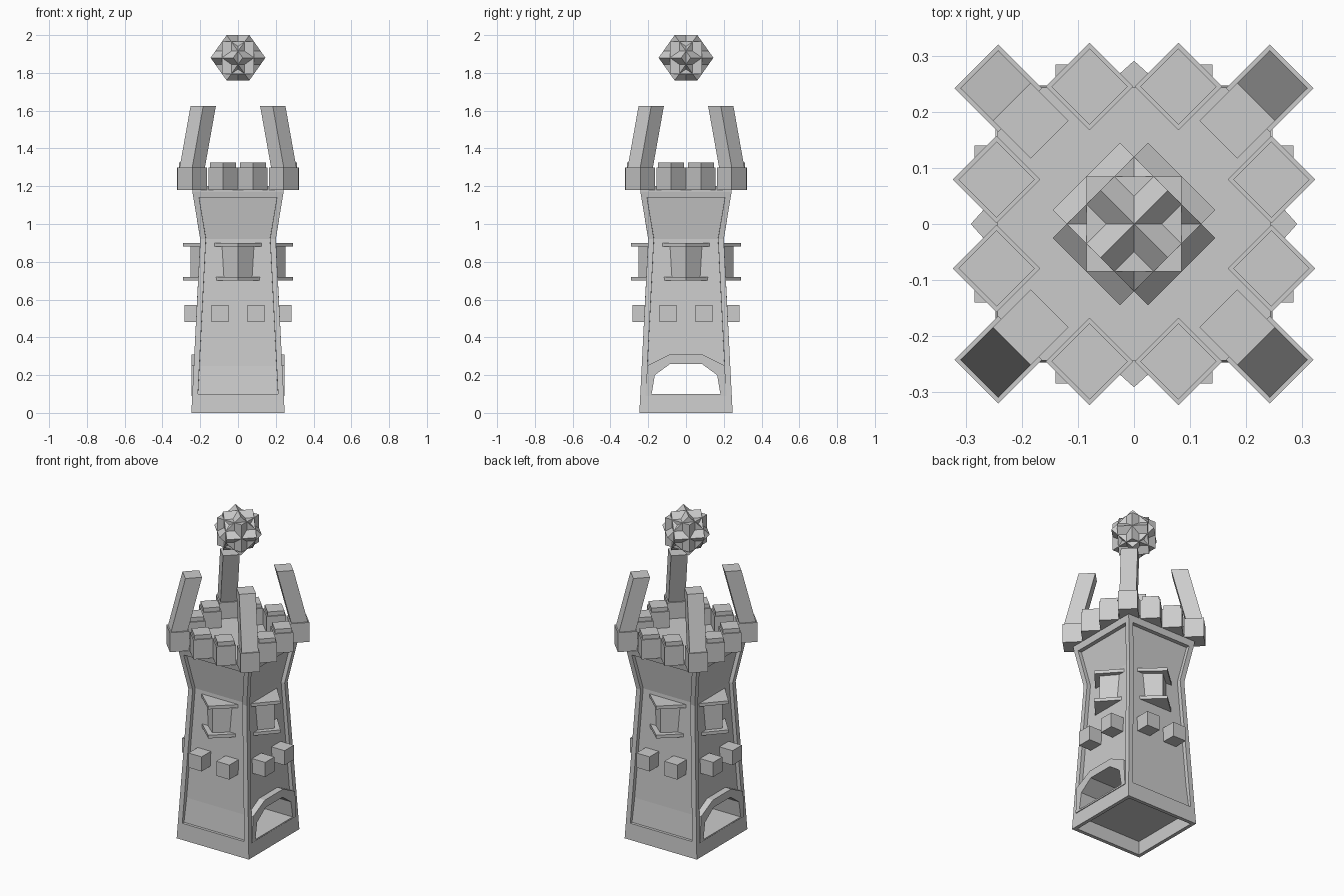
import bpy, bmesh
from math import radians, pi
from mathutils import Matrix, Vector

old = bpy.data.objects.get("Cube")
if old:
    bpy.data.objects.remove(old, do_unlink=True)

stone = bpy.data.materials.new("grey stone")
stone.use_nodes = True
GREY = (0.6, 0.6, 0.6, 1)
stone.diffuse_color = GREY
stone.node_tree.nodes["Principled BSDF"].inputs["Base Color"].default_value = GREY


def finish(name, bm):
    bmesh.ops.recalc_face_normals(bm, faces=bm.faces)
    mesh = bpy.data.meshes.new(name)
    bm.to_mesh(mesh)
    bm.free()
    mesh.materials.append(stone)
    obj = bpy.data.objects.new(name, mesh)
    bpy.context.collection.objects.link(obj)
    return obj


def loft(bm, rings):
    """Skin a stack of equally sized point rings and cap both ends."""
    loops = [[bm.verts.new(p) for p in ring] for ring in rings]
    n = len(loops[0])
    for a, b in zip(loops, loops[1:]):
        for i in range(n):
            j = (i + 1) % n
            bm.faces.new((a[i], a[j], b[j], b[i]))
    bm.faces.new(loops[0][::-1])
    bm.faces.new(loops[-1])


def square(r, z):
    return [(-r, -r, z), (r, -r, z), (r, r, z), (-r, r, z)]


def diamond(r, z, x, y):
    return [(x - r, y, z), (x, y - r, z), (x + r, y, z), (x, y + r, z)]


def wedge(half, apex, z):
    """Pointed bay outline that starts behind the wall."""
    return [(-half, -0.14, z), (-half, -0.178, z), (0, -apex, z),
            (half, -0.178, z), (half, -0.14, z)]


def cut_tunnel(target):
    """Cut the passage that runs through the tower from side to side."""
    b = bmesh.new()
    arch(b, 0.182, 0.165, 0.1, 0.2, 0.083, 0.26, -0.5, 0.5)
    cutter = finish("tunnel_cutter", b)
    cutter.hide_render = True
    mod = target.modifiers.new("tunnel", 'BOOLEAN')
    mod.operation = 'DIFFERENCE'
    mod.solver = 'EXACT'
    mod.object = cutter
    bpy.context.view_layer.objects.active = target
    bpy.ops.object.modifier_apply(modifier=mod.name)
    bpy.data.objects.remove(cutter, do_unlink=True)


def arch(bm, half, shoulder_half, base, shoulder, top_half, top, x0, x1):
    """Chamfered doorway outline swept along x."""
    right = [(half, base), (shoulder_half, shoulder), (top_half, top)]
    outline = right + [(-y, z) for y, z in reversed(right)]
    loft(bm, [[(x, y, z) for y, z in outline] for x in (x0, x1)])


# Tower body: waisted square shaft, hollow under its floor
WAIST = 0.92


def tower_radius(z):
    if z < WAIST:
        return 0.247 + (0.2 - 0.247) * z / WAIST
    return 0.2 + 0.043 * min(1, (z - WAIST) / 0.26)


bm = bmesh.new()
hollow = [square(0.225, 0.085), square(0.225, 0)]
loft(bm, hollow + [square(tower_radius(z), z) for z in (0, 0.07, 0.25, WAIST, 1.17, 1.2)])
bmesh.ops.recalc_face_normals(bm, faces=bm.faces)

# Sunken panel on each side
for direction in (Vector((1, 0, 0)), Vector((-1, 0, 0)), Vector((0, 1, 0)), Vector((0, -1, 0))):
    bm.normal_update()
    panel = [f for f in bm.faces if f.normal.dot(direction) > 0.9
             and f.calc_center_median().dot(direction) > 0.15
             and 0.08 < f.calc_center_median().z < 1.16]
    bmesh.ops.inset_region(bm, faces=panel, thickness=0.03, use_even_offset=True)
    bmesh.ops.inset_region(bm, faces=panel, thickness=0.0005, use_even_offset=True)
    for v in {v for f in panel for v in f.verts}:
        depth = 0.016 if v.co.z < 0.2 else 0.024
        v.co -= direction * depth
body = finish("tower_body", bm)
cut_tunnel(body)

# Door surrounds at both ends of the tunnel
for name, sign in (("left_door_surround", 1), ("right_door_surround", -1)):
    bm = bmesh.new()
    arch(bm, 0.215, 0.205, 0.09, 0.25, 0.09, 0.308, sign * 0.2, sign * 0.247)
    cut_tunnel(finish(name, bm))

for side, k in (("front", 0), ("left", 1), ("back", 2), ("right", 3)):
    turn = Matrix.Rotation(k * pi / 2, 4, 'Z')

    # Pointed bay window between two ledges
    bm = bmesh.new()
    for half, apex, z0, z1 in ((0.125, 0.291, 0.7, 0.72), (0.085, 0.251, 0.72, 0.88),
                               (0.125, 0.291, 0.88, 0.9)):
        loft(bm, [wedge(half, apex, z) for z in (z0, z1)])
    bm.transform(turn)
    finish(side + "_bay_window", bm)

    # Stone studs
    bm = bmesh.new()
    for x in (-0.095, 0.095):
        m = Matrix.Translation((x, -0.234, 0.525)) @ Matrix.Diagonal((0.09, 0.1, 0.09, 1))
        bmesh.ops.create_cube(bm, size=1, matrix=m)
    bm.transform(turn)
    finish(side + "_studs", bm)

    # Battlement blocks, set cornerwise
    bm = bmesh.new()
    for x in (-0.079, 0.079):
        loft(bm, [diamond(r, z, x, -0.245) for r, z in
                  ((0.078, 1.18), (0.078, 1.3), (0.068, 1.3), (0.068, 1.325))])
    bm.transform(turn)
    finish(side + "_battlements", bm)

    # Corner block with an inward leaning horn
    bm = bmesh.new()
    loft(bm, [diamond(r, z, c, -c) for r, z, c in
              ((0.078, 1.18, 0.242), (0.078, 1.3, 0.242),
               (0.067, 1.3, 0.242), (0.067, 1.625, 0.184))])
    bm.transform(turn)
    finish(side + "_corner_horn", bm)

# Floating star orb: three interlocked cubes
bm = bmesh.new()
for axis in ('X', 'Y', 'Z'):
    m = (Matrix.Translation((0, 0, 1.88)) @ Matrix.Rotation(radians(45), 4, 'Z')
         @ Matrix.Rotation(radians(45), 4, axis))
    bmesh.ops.create_cube(bm, size=0.17, matrix=m)
finish("star_orb", bm)
